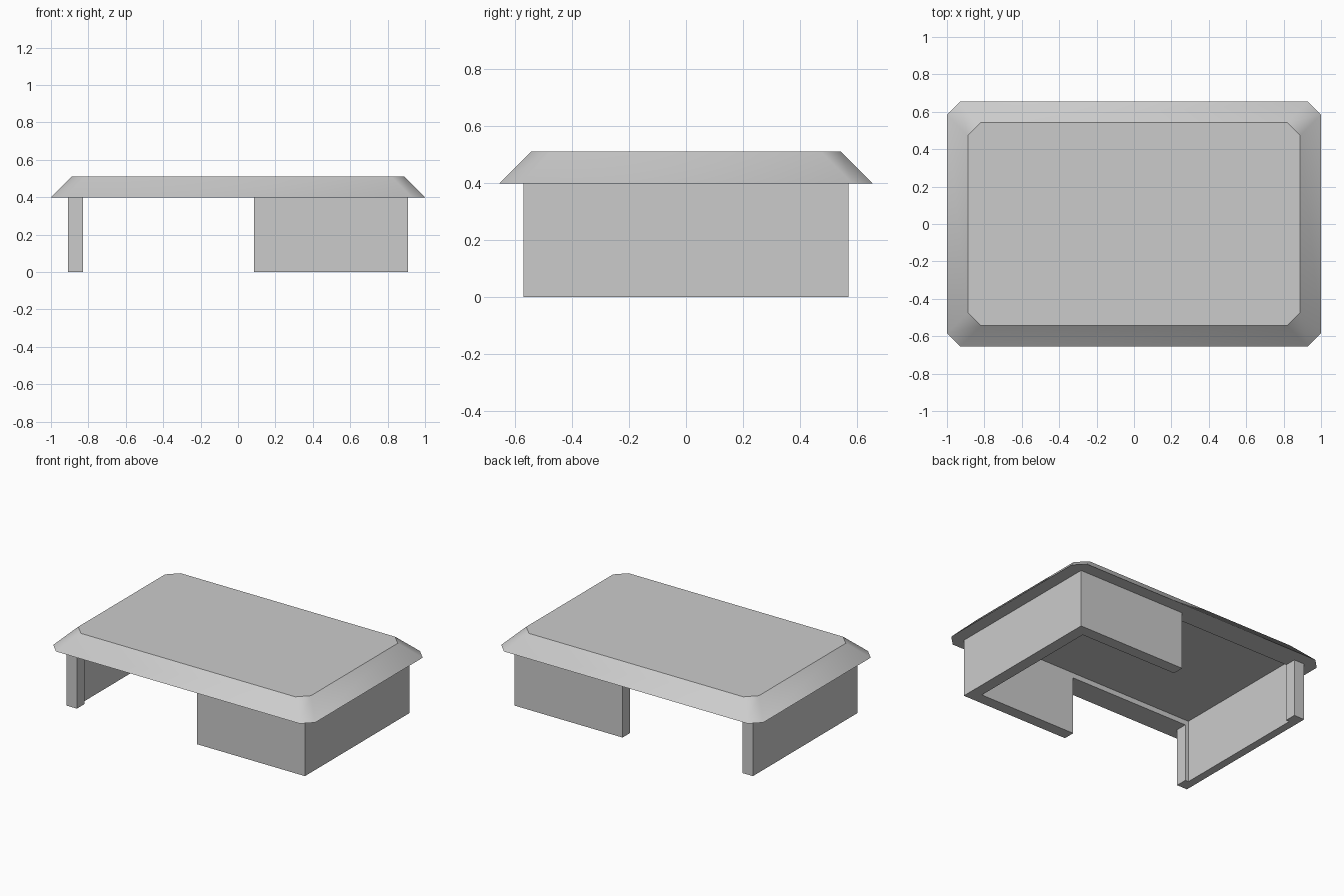
import bpy
import bmesh

# Remove the default cube
cube = bpy.data.objects.get("Cube")
if cube:
    bpy.data.objects.remove(cube, do_unlink=True)

# Main dimensions
WALL_X, WALL_Y, THICK = 0.91, 0.57, 0.08
WALL_TOP, ROOF_TOP = 0.40, 0.512
ROOF_X, ROOF_Y, CORNER = 1.0, 0.655, 0.07
SLOPE = 0.112          # inward run of the sloping roof rim
LEDGE = 0.035          # depth of the recess under the roof
RIGHT_WALL = 0.055     # the side wall between the two posts is thinner

grey = bpy.data.materials.new("plain grey")
grey.use_nodes = True
colour = (0.6, 0.6, 0.6, 1.0)
grey.diffuse_color = colour
grey.node_tree.nodes["Principled BSDF"].inputs["Base Color"].default_value = colour


def loft(name, low, z_low, high, z_high):
    """Closed solid between two outlines with the same number of points."""
    bm = bmesh.new()
    a = [bm.verts.new((x, y, z_low)) for x, y in low]
    b = [bm.verts.new((x, y, z_high)) for x, y in high]
    n = len(a)
    bm.faces.new(a[::-1])
    bm.faces.new(b)
    for i in range(n):
        j = (i + 1) % n
        bm.faces.new((a[i], a[j], b[j], b[i]))
    bmesh.ops.recalc_face_normals(bm, faces=bm.faces)
    mesh = bpy.data.meshes.new(name)
    bm.to_mesh(mesh)
    bm.free()
    mesh.materials.append(grey)
    ob = bpy.data.objects.new(name, mesh)
    bpy.context.collection.objects.link(ob)
    return ob


def cut_rectangle(x, y, c):
    """Rectangle with its corners cut off at 45 degrees."""
    return [(x, c - y), (x, y - c), (x - c, y), (c - x, y),
            (-x, y - c), (-x, c - y), (c - x, -y), (x - c, -y)]


def bracket(side, end, inner):
    """C-shaped plan: a side wall with a return at the front and the back."""
    out, y, yi = WALL_X, WALL_Y, WALL_Y - THICK
    half = [(out, y), (end, y), (end, yi), (inner, yi)]
    points = half + [(x, -v) for x, v in reversed(half)]
    return [(side * x, v) for x, v in points]


# Walls: long returns on the left, short posts on the right
left_walls = bracket(1, 0.085, WALL_X - THICK)
loft("left_walls", left_walls, 0, left_walls, WALL_TOP)
right_walls = bracket(-1, WALL_X - THICK, WALL_X - RIGHT_WALL)
loft("right_wall_with_posts", right_walls, 0, right_walls, WALL_TOP)

# Roof slab with a sloping rim
roof = loft("roof", cut_rectangle(ROOF_X, ROOF_Y, CORNER), WALL_TOP,
            cut_rectangle(ROOF_X - SLOPE, ROOF_Y - SLOPE, CORNER), ROOF_TOP)

# Recess in the underside of the roof, flush with the inner wall faces
x0, x1, yi = RIGHT_WALL - WALL_X, WALL_X - THICK, WALL_Y - THICK
recess = [(x0, -yi), (x1, -yi), (x1, yi), (x0, yi)]
cutter = loft("recess_cutter", recess, WALL_TOP - 0.1, recess, WALL_TOP + LEDGE)
cutter.hide_render = True
cut = roof.modifiers.new("recess", "BOOLEAN")
cut.operation = "DIFFERENCE"
cut.solver = "EXACT"
cut.object = cutter

bpy.ops.object.select_all(action="DESELECT")
bpy.context.view_layer.objects.active = roof
roof.select_set(True)
bpy.ops.object.modifier_apply(modifier=cut.name)
bpy.data.objects.remove(cutter, do_unlink=True)

# Soft corners on the rim, crisp edges elsewhere
bpy.ops.object.shade_smooth_by_angle(angle=0.56)
